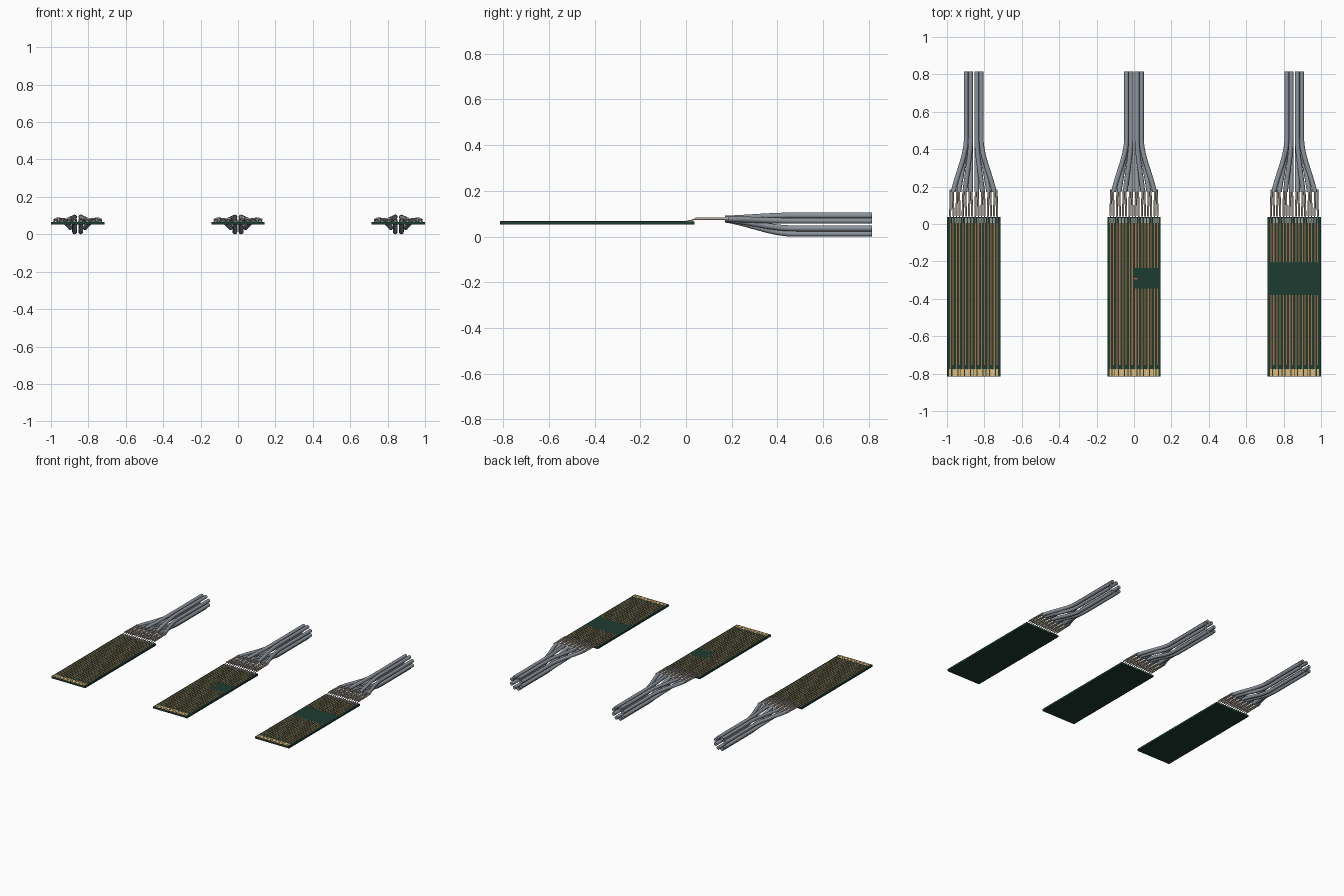
import bpy, bmesh, math
from mathutils import Vector, Matrix

if "Cube" in bpy.data.objects:
    bpy.data.objects.remove(bpy.data.objects["Cube"])

BOARD_W, Y0, Y1 = 0.286, -0.815, 0.037
ZB, ZT = 0.052, 0.066            # board bottom and top
R_RING, R_CABLE = 0.043, 0.0128  # cable bundle ring and jacket radius
ZC = R_RING * math.cos(math.pi / 8) + R_CABLE
PITCH = 0.0335


def mat(name, rgb):
    m = bpy.data.materials.new(name)
    m.diffuse_color = (*rgb, 1)
    m.use_nodes = True
    m.node_tree.nodes["Principled BSDF"].inputs["Base Color"].default_value = m.diffuse_color
    return m


GREEN = mat("solder_mask", (0.012, 0.045, 0.031))
COPPER = mat("copper", (0.42, 0.16, 0.06))
GOLD = mat("gold", (0.75, 0.47, 0.16))
SILVER = mat("tinned_wire", (0.62, 0.6, 0.56))
CORE = mat("core_insulation", (0.45, 0.39, 0.33))
JACKET = mat("jacket", (0.27, 0.3, 0.34))


def finish(bm, name, material, smooth=False):
    me = bpy.data.meshes.new(name)
    bmesh.ops.recalc_face_normals(bm, faces=bm.faces)
    bm.to_mesh(me)
    bm.free()
    ob = bpy.data.objects.new(name, me)
    bpy.context.collection.objects.link(ob)
    me.materials.append(material)
    if smooth:
        bpy.ops.object.select_all(action='DESELECT')
        ob.select_set(True)
        bpy.context.view_layer.objects.active = ob
        bpy.ops.object.shade_smooth_by_angle(angle=math.radians(40))


def box(bm, x0, x1, y0, y1, z0, z1):
    m = Matrix.Translation(((x0 + x1) / 2, (y0 + y1) / 2, (z0 + z1) / 2)) \
        @ Matrix.Diagonal((x1 - x0, y1 - y0, z1 - z0, 1))
    bmesh.ops.create_cube(bm, size=1, matrix=m)


def tube(bm, pts, r, sides):
    rings = []
    for i, p in enumerate(pts):
        t = (pts[min(i + 1, len(pts) - 1)] - pts[max(i - 1, 0)]).normalized()
        if i in (0, len(pts) - 1):
            t = Vector((0, 1, 0))
        u = t.cross(Vector((0, 0, 1))).normalized()
        v = u.cross(t)
        rings.append([bm.verts.new(p + r * (math.cos(a) * u + math.sin(a) * v))
                      for a in (2 * math.pi * k / sides for k in range(sides))])
    for a, b in zip(rings, rings[1:]):
        for k in range(sides):
            bm.faces.new((a[k], a[(k + 1) % sides], b[(k + 1) % sides], b[k]))
    bm.faces.new(rings[0])
    bm.faces.new(rings[-1])


def smooth(t):
    t = max(0, min(1, t))
    return t * t * (3 - 2 * t)


def ring_slot(i):
    # neighbouring cables take the upper and lower slot of the same column
    side = -1 if i < 4 else 1
    inner = i in (2, 3, 4, 5)
    up = 1 if i in (0, 2, 5, 7) else -1
    s, c = R_RING * math.sin(math.pi / 8), R_RING * math.cos(math.pi / 8)
    return side * (s if inner else c), ZC + up * (c if inner else s)


def assembly(cx, label, gap):
    """gap(i) gives the y-range where the traces of pair i dive inside the board."""
    bm = bmesh.new()
    box(bm, cx - BOARD_W / 2, cx + BOARD_W / 2, Y0, Y1, ZB, ZT)
    finish(bm, label + "_circuit_board", GREEN)

    traces, fingers, pads = bmesh.new(), bmesh.new(), bmesh.new()
    bare, cores, jackets = bmesh.new(), bmesh.new(), bmesh.new()
    for i in range(8):
        x = cx + (i - 3.5) * PITCH
        g = gap(i)
        for s in (-1, 1):
            # copper traces, edge fingers and solder pads
            tx, px = x + s * 0.0075, x + s * 0.0084
            end = -0.755 if s > 0 else -0.775
            spans = [(end, g[0]), (g[1], 0.008)] if g else [(end, 0.008)]
            for a, b in spans:
                box(traces, tx - 0.0028, tx + 0.0028, a, b, ZT - 0.001, ZT + 0.0012)
            box(fingers, px - 0.0055, px + 0.0055, Y0 + 0.002, -0.775,
                ZT - 0.001, ZT + 0.0015)
            box(pads, px - 0.005, px + 0.005, 0.005, 0.031, ZT - 0.001, ZT + 0.0015)
            # bare wire ends and insulated cores
            wire = [Vector((px, 0.006, ZT + 0.003)), Vector((px, 0.022, ZT + 0.004)),
                    Vector((px, 0.036, 0.0755)), Vector((px, 0.05, 0.078))]
            tube(bare, wire, 0.003, 8)
            core = [Vector((x + s * (0.0084 - 0.0028 * smooth((y - 0.06) / 0.1)), y, 0.078))
                    for y in (0.042, 0.07, 0.1, 0.13, 0.16, 0.185)]
            tube(cores, core, 0.0054, 10)
        # ground fingers between pairs
        if i < 7:
            gx = x + PITCH / 2
            box(pads, gx - 0.002, gx + 0.002, Y0 + 0.002, -0.778, ZT - 0.001, ZT + 0.0014)
        # jacketed cable gathering from the flat row into the round bundle
        rx, rz = ring_slot(i)
        path = []
        for y in [0.17 + 0.33 * k / 20 for k in range(21)] + [0.66, 0.815]:
            f, h = smooth((y - 0.1) / 0.36), smooth((y - 0.12) / 0.35)
            path.append(Vector((x + (cx + rx - x) * f, y, 0.078 + (rz - 0.078) * h)))
        tube(jackets, path, R_CABLE, 16)
    # short jog leading into the partly covered area
    if label == "middle":
        box(traces, cx, cx + 0.02, -0.296, -0.29, ZT - 0.001, ZT + 0.0012)
    finish(traces, label + "_copper_traces", COPPER)
    finish(fingers, label + "_edge_fingers", GOLD)
    finish(pads, label + "_solder_pads", SILVER)
    finish(bare, label + "_bare_wires", SILVER, True)
    finish(cores, label + "_wire_cores", CORE, True)
    finish(jackets, label + "_cable_jackets", JACKET, True)


# three boards: full traces, half interrupted, fully interrupted
assembly(-0.857, "left", lambda i: None)
assembly(0.0, "middle", lambda i: (-0.345, -0.235) if i > 3 else None)
assembly(0.857, "right", lambda i: (-0.38, -0.205))
